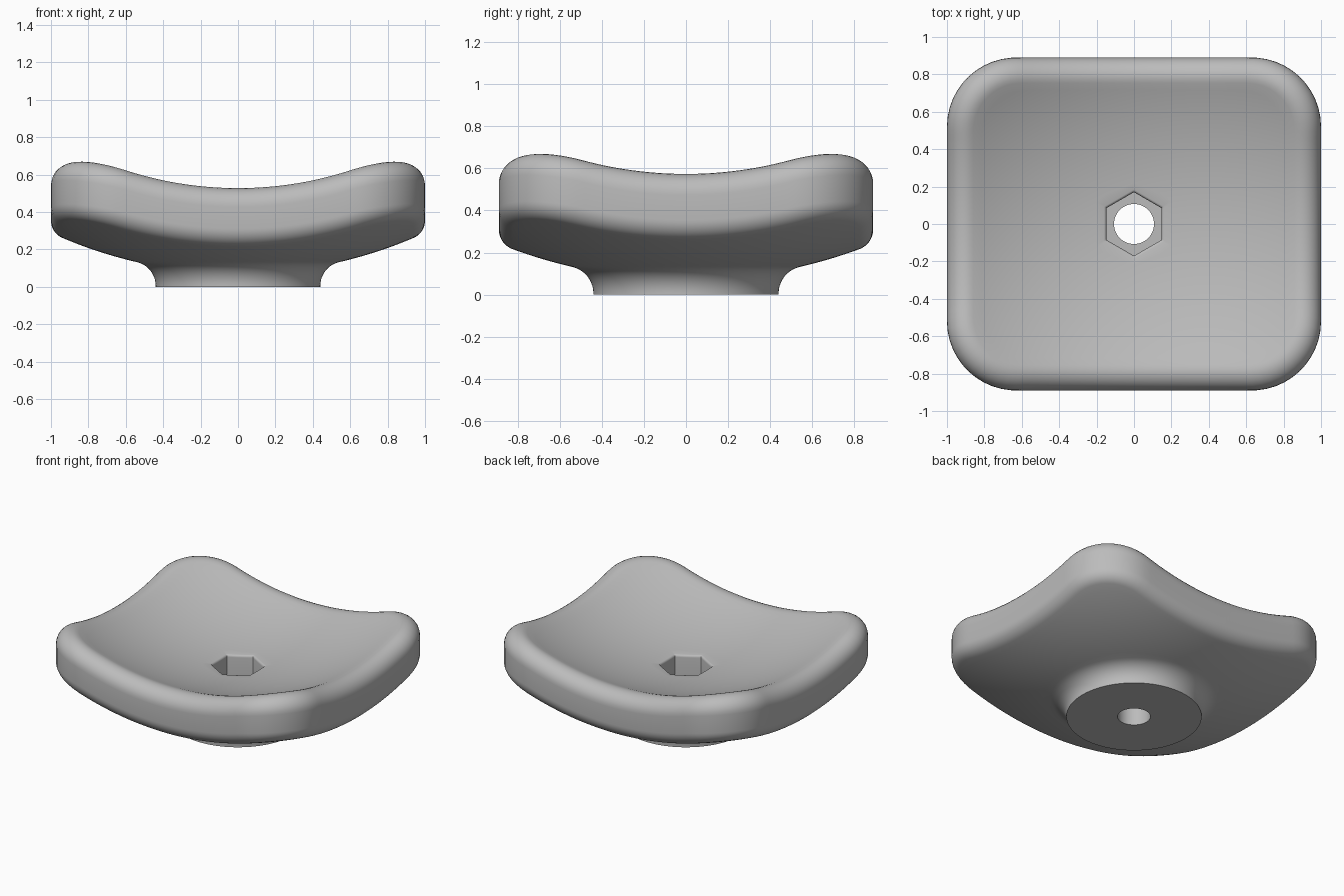
import bpy, bmesh, math
from mathutils import Vector

if "Cube" in bpy.data.objects:
    bpy.data.objects.remove(bpy.data.objects["Cube"], do_unlink=True)

COUNT = 192                      # points round every ring
CENTRE = Vector((0, 0, 2.47))    # shared centre of both dish spheres
R_TOP, R_BOTTOM = 2.09, 2.40
CORE_X, CORE_Y, CORNER = 0.63, 0.52, 0.37
EDGE = 0.10                      # rim rounding
BOSS, FILLET = 0.44, 0.13
HOLE, HEX, FLOOR = 0.107, 0.185, 0.20

directions = [Vector((math.cos(a), math.sin(a), 0))
              for a in (math.tau * i / COUNT for i in range(COUNT))]


def on_sphere(p, radius):
    return Vector((p.x, p.y, CENTRE.z - math.sqrt(radius ** 2 - p.x ** 2 - p.y ** 2)))


def outline(d):
    """Point on the inset rounded rectangle along d, and its outward normal."""
    t = 0.0
    for _ in range(60):
        q = Vector((abs(d.x * t) - CORE_X, abs(d.y * t) - CORE_Y, 0))
        outer = Vector((max(q.x, 0), max(q.y, 0), 0))
        t -= outer.length + min(max(q.x, q.y), 0) - (CORNER - EDGE)
    n = outer.normalized()
    return d * t, Vector((math.copysign(n.x, d.x), math.copysign(n.y, d.y), 0))


def circle(radius, z):
    return [Vector((d.x * radius, d.y * radius, z)) for d in directions]


def hexagon(radius):
    ring = []
    for d in directions:
        a = math.atan2(d.y, d.x) % (math.pi / 3)
        a = min(a, math.pi / 3 - a)
        ring.append(d * (radius * math.cos(math.pi / 6) / math.cos(a)))
    return ring


def span(inner, outer, radius, steps):
    """Rings lying on a dish sphere between two outlines, ends left out."""
    return [[on_sphere(a.lerp(b, k / steps), radius) for a, b in zip(inner, outer)]
            for k in range(1, steps)]


# Rim rounding, rolled as a ball along the outline
edges = [outline(d) for d in directions]
top_rim, bottom_rim = [], []
STEPS = 9
for k in range(STEPS + 1):
    f = k / STEPS
    upper, lower = [], []
    for p, n in edges:
        c = on_sphere(p, R_TOP + EDGE)
        upper.append(c + EDGE * (CENTRE - c).normalized().slerp(n, f))
        c = on_sphere(p, R_BOTTOM - EDGE)
        lower.append(c + EDGE * n.slerp((c - CENTRE).normalized(), f))
    top_rim.append(upper)
    bottom_rim.append(lower)

# Bolt hole and hexagonal pocket with a softened lip
LIP = 0.015
rings = [circle(HOLE, 0), circle(HOLE, FLOOR)]
rings.append([Vector((p.x, p.y, FLOOR)) for p in hexagon(HEX - LIP)])
for k in range(5):
    a = math.pi / 2 * k / 4
    ring = hexagon(HEX - LIP * math.cos(a))
    drop = LIP * (1 - math.sin(a))
    rings.append([on_sphere(p, R_TOP) - Vector((0, 0, drop)) for p in ring])

# Dished top, rim and underside
rings += span(rings[-1], top_rim[0], R_TOP, 16)
rings += top_rim + bottom_rim

# Concave fillet into the round boss
fx = BOSS + FILLET
fc = on_sphere(Vector((fx, 0, 0)), R_BOTTOM + FILLET)
touch = (CENTRE - fc).normalized()
fillet = []
for k in range(11):
    v = fc + FILLET * touch.slerp(Vector((-1, 0, 0)), k / 10)
    fillet.append(circle(v.x, v.z))
rings += span(bottom_rim[-1], fillet[0], R_BOTTOM, 12)
rings += fillet
rings.append(circle(BOSS, 0))

# Skin the rings into one closed solid
bm = bmesh.new()
loops = [[bm.verts.new(p) for p in ring] for ring in rings]
for a, b in zip(loops, loops[1:] + loops[:1]):
    for i in range(COUNT):
        j = (i + 1) % COUNT
        bm.faces.new((a[i], a[j], b[j], b[i]))
bmesh.ops.recalc_face_normals(bm, faces=bm.faces[:])
mesh = bpy.data.meshes.new("dished_pad")
bm.to_mesh(mesh)
bm.free()

pad = bpy.data.objects.new("dished_pad", mesh)
bpy.context.collection.objects.link(pad)

grey = bpy.data.materials.new("plain grey")
grey.use_nodes = True
colour = (0.5, 0.5, 0.5, 1)
grey.diffuse_color = colour
grey.node_tree.nodes["Principled BSDF"].inputs["Base Color"].default_value = colour
mesh.materials.append(grey)

bpy.ops.object.select_all(action='DESELECT')
pad.select_set(True)
bpy.context.view_layer.objects.active = pad
bpy.ops.object.shade_smooth_by_angle(angle=math.radians(35))
